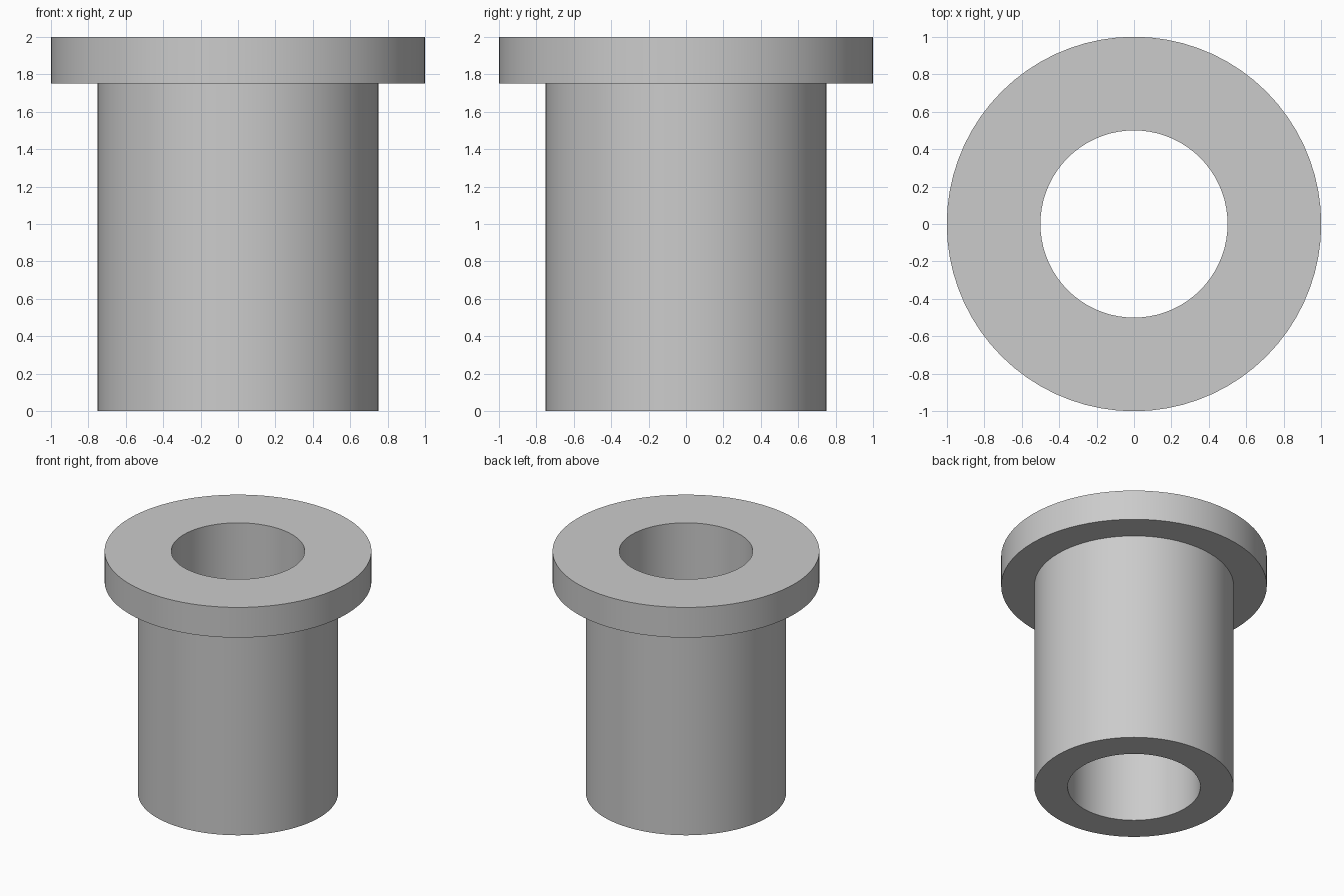
import bpy
import bmesh
from math import cos, sin, tau, radians

SEGMENTS = 72
BORE_RADIUS = 0.5
SLEEVE_RADIUS = 0.75
FLANGE_RADIUS = 1.0
FLANGE_BOTTOM = 1.75
HEIGHT = 2.0

default_cube = bpy.data.objects.get("Cube")
if default_cube:
    bpy.data.objects.remove(default_cube, do_unlink=True)


def make_material(name, color):
    mat = bpy.data.materials.new(name)
    mat.use_nodes = True
    mat.diffuse_color = color
    mat.node_tree.nodes["Principled BSDF"].inputs["Base Color"].default_value = color
    return mat


def revolve(name, profile, mat):
    """Turn a closed (radius, height) profile into a ring around z."""
    bm = bmesh.new()
    rings = []
    for i in range(SEGMENTS):
        a = tau * i / SEGMENTS
        rings.append([bm.verts.new((r * cos(a), r * sin(a), z)) for r, z in profile])
    count = len(profile)
    for i in range(SEGMENTS):
        here, after = rings[i], rings[(i + 1) % SEGMENTS]
        for j in range(count):
            k = (j + 1) % count
            bm.faces.new((here[j], after[j], after[k], here[k]))
    bmesh.ops.recalc_face_normals(bm, faces=bm.faces)
    mesh = bpy.data.meshes.new(name)
    bm.to_mesh(mesh)
    bm.free()
    mesh.materials.append(mat)
    obj = bpy.data.objects.new(name, mesh)
    bpy.context.collection.objects.link(obj)
    return obj


steel = make_material("light grey metal", (0.6, 0.6, 0.6, 1.0))

# Flanged sleeve with a through bore, turned as one solid
bushing = revolve("flanged_bushing", [
    (BORE_RADIUS, 0),
    (SLEEVE_RADIUS, 0),
    (SLEEVE_RADIUS, FLANGE_BOTTOM),
    (FLANGE_RADIUS, FLANGE_BOTTOM),
    (FLANGE_RADIUS, HEIGHT),
    (BORE_RADIUS, HEIGHT),
], steel)

# Smooth round walls, crisp rims
bpy.ops.object.select_all(action="DESELECT")
bushing.select_set(True)
bpy.context.view_layer.objects.active = bushing
bpy.ops.object.shade_smooth_by_angle(angle=radians(30))
